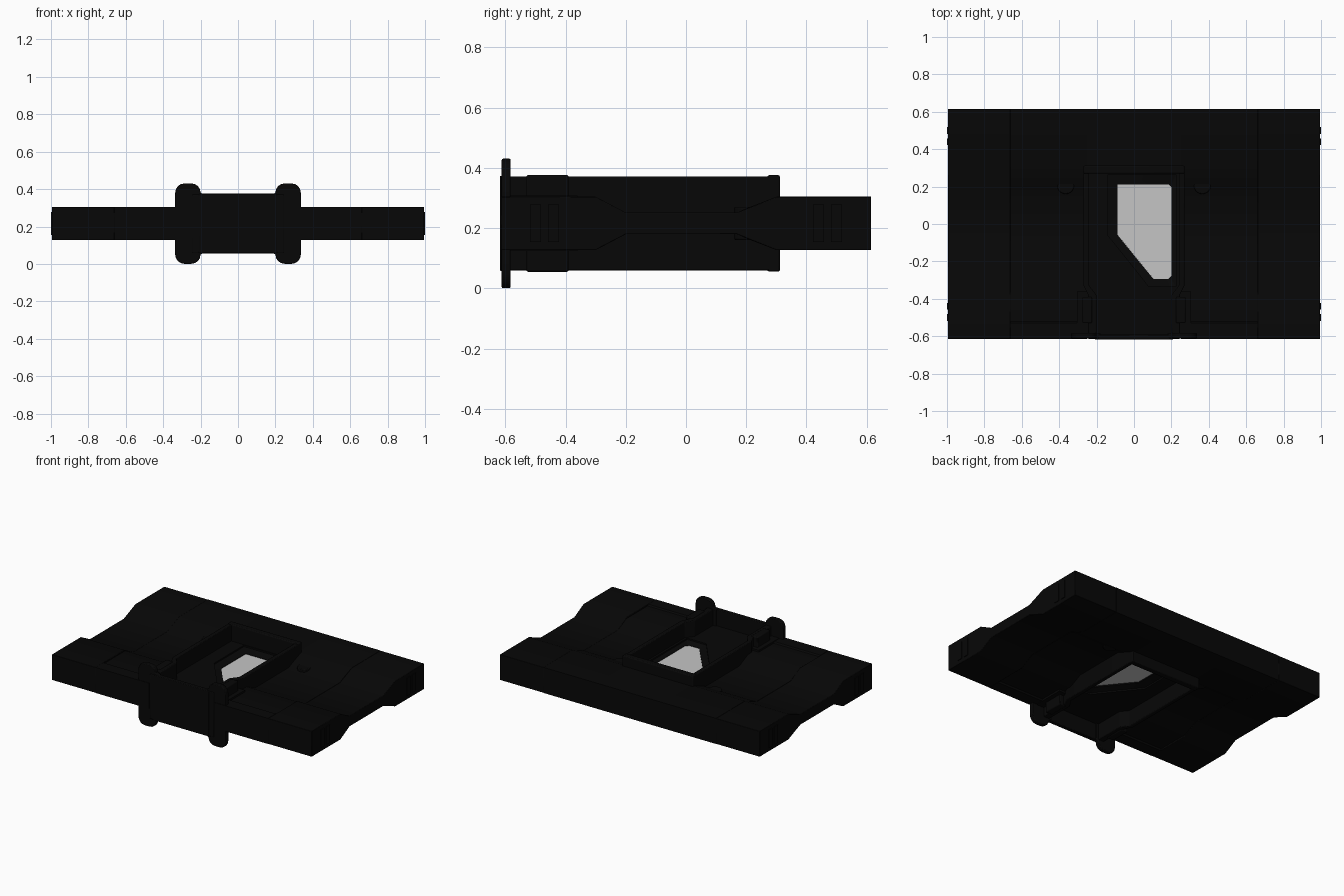
import bpy, bmesh, math
from mathutils import Vector

if "Cube" in bpy.data.objects:
    bpy.data.objects.remove(bpy.data.objects["Cube"])

ZC = 0.2155  # mid-plane: everything is symmetric above and below it


def material(name, c):
    m = bpy.data.materials.new(name)
    m.diffuse_color = (c, c, c, 1)
    m.use_nodes = True
    m.node_tree.nodes["Principled BSDF"].inputs["Base Color"].default_value = m.diffuse_color
    return m


BLACK = material("matte black", 0.0022)
GREY = material("light grey", 0.56)


def finish(name, bm, mat, bevel=0.0, mirror=False):
    bmesh.ops.recalc_face_normals(bm, faces=bm.faces)
    me = bpy.data.meshes.new(name)
    bm.to_mesh(me)
    bm.free()
    me.materials.append(mat)
    ob = bpy.data.objects.new(name, me)
    bpy.context.collection.objects.link(ob)
    if bevel:
        b = ob.modifiers.new("bevel", 'BEVEL')
        b.width, b.segments, b.limit_method = bevel, 2, 'ANGLE'
    if mirror:
        ob.modifiers.new("mirror", 'MIRROR')
    return ob


def prism(name, pts, axis, a, b, mat=BLACK, **kw):
    """Extrude a 2D outline along one axis from a to b."""
    def place(p, t):
        v = list(p)
        v.insert(axis, t)
        return v
    bm = bmesh.new()
    lo = [bm.verts.new(place(p, a)) for p in pts]
    hi = [bm.verts.new(place(p, b)) for p in pts]
    n = len(pts)
    bm.faces.new(lo)
    bm.faces.new(hi)
    for i in range(n):
        j = (i + 1) % n
        bm.faces.new((lo[i], lo[j], hi[j], hi[i]))
    return finish(name, bm, mat, **kw)


def box(name, x0, x1, y0, y1, h, **kw):
    """Box centred on the mid-plane with half-height h."""
    return prism(name, [(x0, y0), (x1, y0), (x1, y1), (x0, y1)], 2, ZC - h, ZC + h, **kw)


def ring(name, outer, inner, h_out, h_in):
    """Flat frame between two outlines, with half-heights at each edge."""
    bm = bmesh.new()
    loops = [[bm.verts.new((x, y, ZC + h)) for x, y in pts]
             for pts, h in ((outer, h_out), (inner, h_in), (inner, -h_in), (outer, -h_out))]
    n = len(outer)
    for k in range(4):
        a, b = loops[k], loops[(k + 1) % 4]
        for i in range(n):
            j = (i + 1) % n
            bm.faces.new((a[i], a[j], b[j], b[i]))
    return finish(name, bm, BLACK)


def slab(name, half, x0, x1, **kw):
    """Slab whose (y, half-height) outline is the same above and below."""
    pts = [(y, ZC + h) for y, h in half] + [(y, ZC - h) for y, h in reversed(half)]
    return prism(name, pts, 0, x0, x1, **kw)


# Wings: thick front and back edges with a thinner waist
end_half = [(-.615, .0885), (-.30, .0885), (-.20, .036), (.17, .036), (.30, .0885), (.615, .0885)]
inner_half = [(-.615, .0885), (-.53, .0885), (-.522, .079), (-.29, .079), (-.20, .036),
              (.17, .036), (.20, .05), (.30, .0885), (.615, .0885)]
slab("wing_end", end_half, .66, .995, bevel=.003, mirror=True)
slab("wing_inner", inner_half, .25, .66, mirror=True)
box("back_bar", -.25, .25, .30, .615, .0885)

# Small locating nubs on the short ends
for y in (-.50, -.44, .44, .50):
    box("end_nub", .99, 1.0, y - .018, y + .018, .062, mirror=True)

# Raised centre housing: side rails, back wall, front wall
rail = [(.27, .31), (.27, -.33), (.245, -.38), (.245, -.615), (.20, -.615),
        (.20, -.38), (.24, -.33), (.24, .31)]
prism("side_rail", rail, 2, ZC - .156, ZC + .156, bevel=.005, mirror=True)
box("back_wall", -.27, .27, .27, .312, .16, bevel=.006)
box("front_wall", -.21, .21, -.618, -.59, .158, bevel=.004)
box("rail_pad", .225, .275, -.53, -.39, .161, bevel=.006, mirror=True)
box("rail_foot", .24, .305, -.61, -.36, .092, mirror=True)

# Rounded ears standing proud of the front, top and bottom
ear = []
for cx, cz, a0 in ((.286, .165, 0), (.25, .165, 90)):
    for k in range(5):
        a = math.radians(a0 + k * 22.5)
        ear.append((cx + .05 * math.cos(a), ZC + cz + .05 * math.sin(a)))
ear.append((.18, ZC + .155))
ear += [(x, 2 * ZC - z) for x, z in reversed(ear)]
prism("front_ear", ear, 1, -.612, -.582, bevel=.005, mirror=True)

# Pegs beside the housing
bm = bmesh.new()
bmesh.ops.create_cone(bm, cap_ends=True, segments=20, radius1=.045, radius2=.045, depth=.11)
bmesh.ops.translate(bm, verts=bm.verts, vec=Vector((.365, .205, ZC)))
finish("side_peg", bm, BLACK, bevel=.005, mirror=True)

# Well floor and bevelled trim around the window
floor_edge = [(-.25, .29), (.25, .29), (.25, -.60), (.08, -.60), (-.25, -.60), (-.25, -.06)]
opening = [(-.14, .265), (.225, .265), (.225, -.335), (.08, -.335), (-.03, -.197), (-.14, -.06)]
window = [(-.088, .21), (.20, .21), (.20, -.295), (.105, -.295), (.008, -.177), (-.088, -.058)]
ring("well_floor", floor_edge, opening, .045, .045)
ring("window_trim", opening, window, .035, .022)

# Corner fillets close the gaps beside the clipped pane corners
for x, y, r in ((.20, -.295, .022), (.20, .21, .016)):
    s = 1 if y < 0 else -1
    prism("corner_fillet", [(x + .003, y - .003 * s), (x - r, y - .003 * s), (x + .003, y + r * s)],
          2, ZC - .022, ZC + .022)

# Window pane
pane = [(-.088, .21), (.20, .21), (.20, -.295), (.105, -.295), (-.088, -.058)]
prism("window_pane", pane, 2, ZC - .014, ZC + .019, mat=GREY)

# Smooth shading on rounded parts, sharp edges kept
for ob in list(bpy.context.scene.objects):
    ob.select_set(True)
    bpy.context.view_layer.objects.active = ob
bpy.ops.object.shade_smooth_by_angle()
